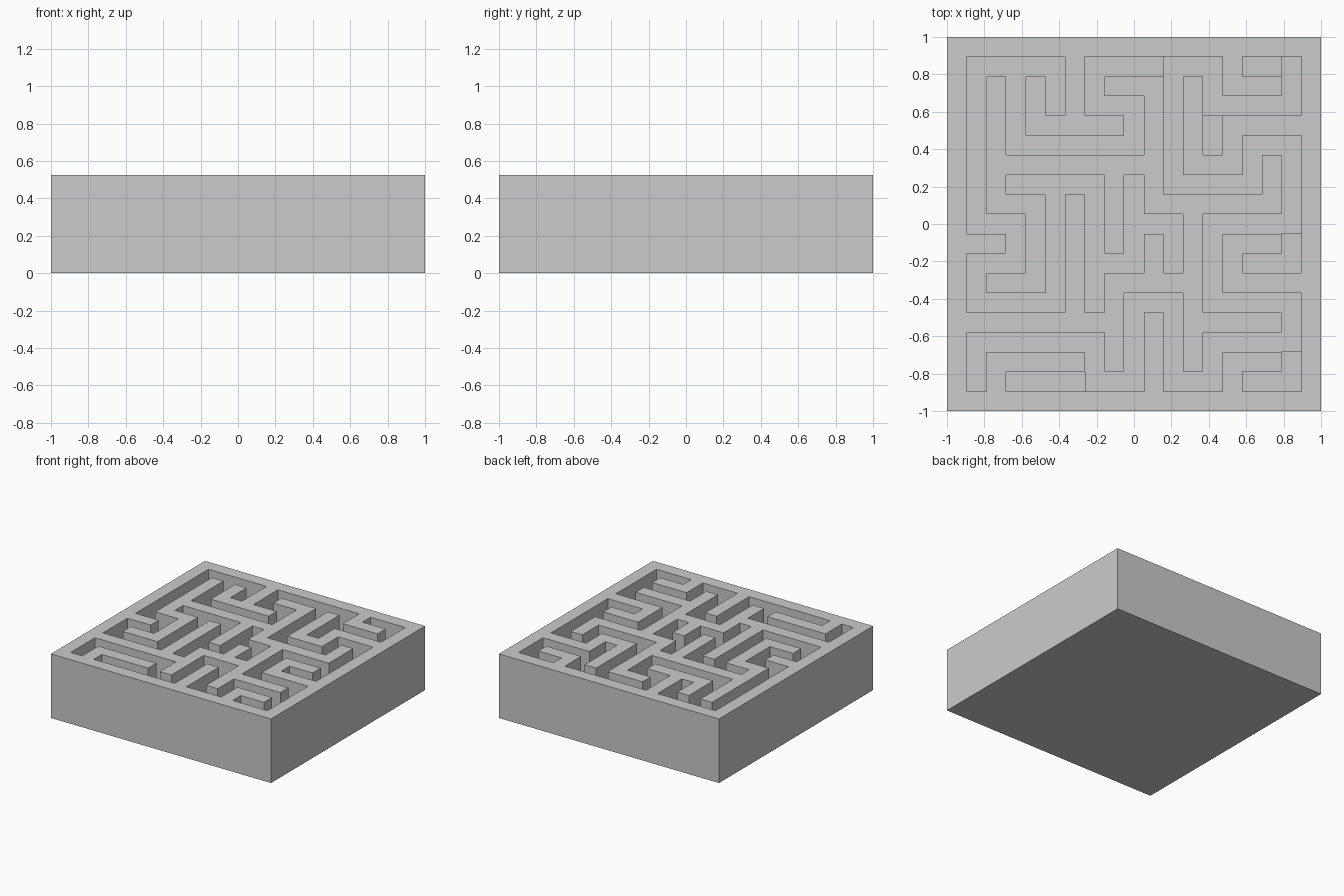
import bpy, bmesh, math

if "Cube" in bpy.data.objects:
    bpy.data.objects.remove(bpy.data.objects["Cube"])

# Plan of the maze: # wall, . channel, ^ start of a raised branch, v start of a sunken branch
PLAN = [
    "###################",
    "#.....#...^...#.^.#",
    "#.#.#.#.###.#.###.#",
    "#.#.#.#...#.#.....#",
    "#.#.#####.#.#^#####",
    "#.#.......#.#.#...#",
    "#.#########.###.#.#",
    "#.#.....#.#.....#.#",
    "#.###.#.#.#######.#",
    "#...#.#.#...#.....#",
    "###.#.#.#.#.#.###v#",
    "#...#.#...#.#.#...#",
    "#.###.#.#####.#####",
    "#.....#.#...#.....#",
    "#########.#.#####.#",
    "#.......#.#.#.....#",
    "#.#####.#.#.#.###v#",
    "#.#...v...#...#...#",
    "###################",
]
N = len(PLAN)
CELL = 2.0 / N
TOP, HIGH, MAIN, LOW = 5 * CELL, 3 * CELL, 2 * CELL, 1 * CELL
STEPS = [(0, 1), (0, -1), (1, 0), (-1, 0)]

height = {(r, c): TOP for r in range(N) for c in range(N) if PLAN[r][c] == "#"}


def flood(start, z):
    """Set one floor height along a channel, stopping at walls and branch marks."""
    todo = [start]
    height[start] = z
    while todo:
        r, c = todo.pop()
        for dr, dc in STEPS:
            cell = (r + dr, c + dc)
            if cell not in height and PLAN[cell[0]][cell[1]] == ".":
                height[cell] = z
                todo.append(cell)


# Main channel first, then the branches
flood((15, 17), MAIN)
for r in range(N):
    for c in range(N):
        if PLAN[r][c] in "^v":
            flood((r, c), HIGH if PLAN[r][c] == "^" else LOW)

bm = bmesh.new()


def quad(*points):
    bm.faces.new([bm.verts.new(p) for p in points])


# Floors and wall tops, with a vertical face wherever the next cell is lower
for (r, c), z in height.items():
    x0, y0 = -1 + c * CELL, 1 - (r + 1) * CELL
    x1, y1 = x0 + CELL, y0 + CELL
    quad((x0, y0, z), (x1, y0, z), (x1, y1, z), (x0, y1, z))
    sides = [((x1, y0), (x1, y1)), ((x0, y1), (x0, y0)),
             ((x0, y0), (x1, y0)), ((x1, y1), (x0, y1))]
    for (dr, dc), (a, b) in zip(STEPS, sides):
        low = height.get((r + dr, c + dc), 0.0)
        levels = [l for l in (0.0, LOW, MAIN, HIGH, TOP) if low <= l <= z]
        for lo, hi in zip(levels, levels[1:]):
            quad((*a, lo), (*b, lo), (*b, hi), (*a, hi))
    quad((x0, y1, 0), (x1, y1, 0), (x1, y0, 0), (x0, y0, 0))

# Join the cells and clear the edges inside flat areas
bmesh.ops.remove_doubles(bm, verts=bm.verts, dist=0.0001)
bmesh.ops.dissolve_limit(bm, angle_limit=math.radians(1), verts=bm.verts, edges=bm.edges)

mesh = bpy.data.meshes.new("maze_block")
bm.to_mesh(mesh)
bm.free()
block = bpy.data.objects.new("maze_block", mesh)
bpy.context.collection.objects.link(block)

grey = bpy.data.materials.new("light_grey")
grey.diffuse_color = (0.6, 0.6, 0.6, 1)
grey.use_nodes = True
grey.node_tree.nodes["Principled BSDF"].inputs["Base Color"].default_value = grey.diffuse_color
mesh.materials.append(grey)
